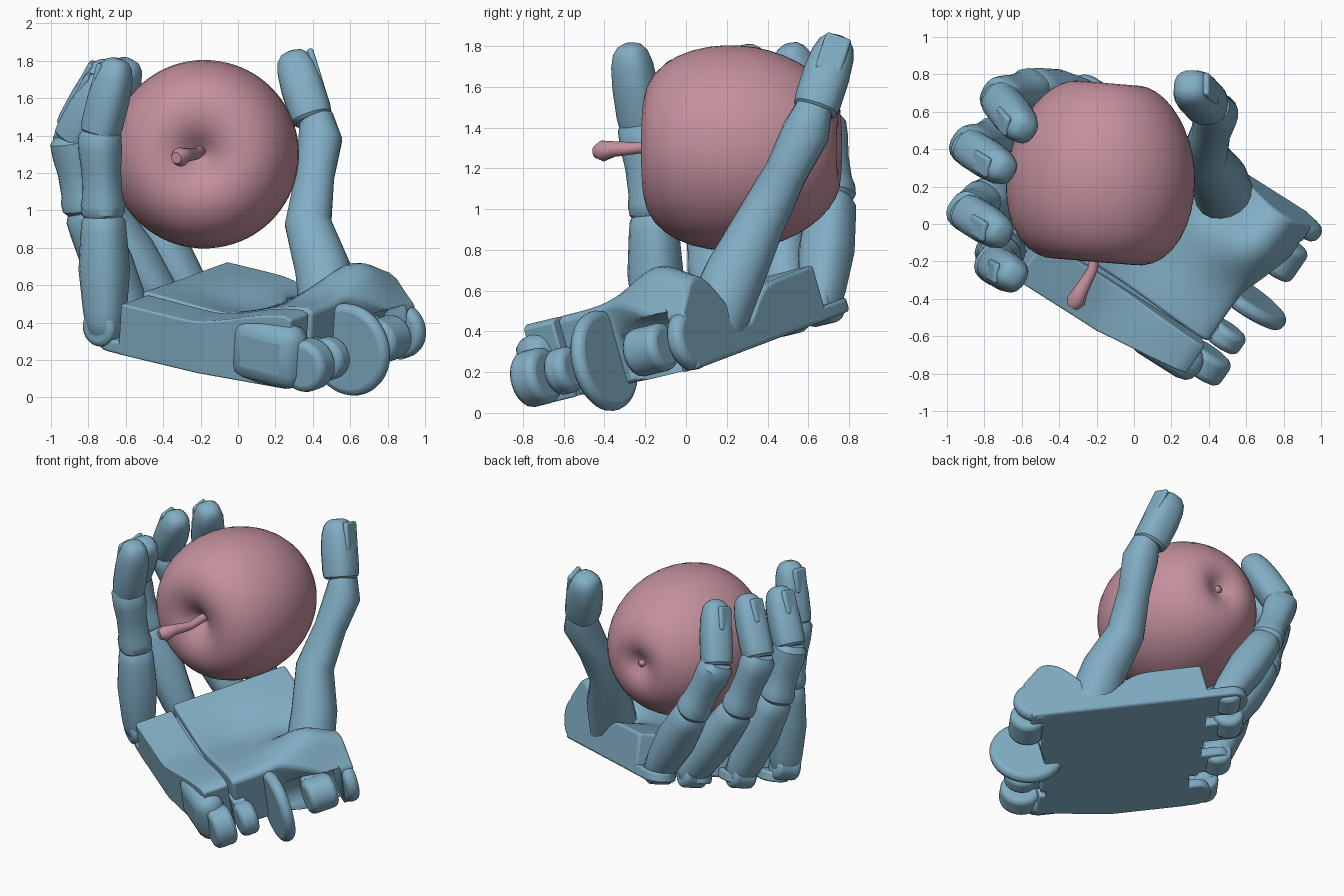
import bpy, bmesh, math
from mathutils import Vector, Matrix

if "Cube" in bpy.data.objects:
    bpy.data.objects.remove(bpy.data.objects["Cube"])

# Palm frame: a = toward wrist, v = toward thumb side, h = up out of the palm
N = Vector((.06, -.285, 1)).normalized()
A = Vector((.845, -.535, -.203)).normalized()
W = N.cross(A)
PALM = Matrix((A, W, N)).transposed().to_4x4()
PALM.translation = (0, 0, .255)

blue = bpy.data.materials.new("blue")
blue.diffuse_color = (.22, .42, .55, 1)
blue.use_nodes = True
blue.node_tree.nodes["Principled BSDF"].inputs["Base Color"].default_value = blue.diffuse_color
pink = bpy.data.materials.new("pink")
pink.diffuse_color = (.55, .28, .34, 1)
pink.use_nodes = True
pink.node_tree.nodes["Principled BSDF"].inputs["Base Color"].default_value = pink.diffuse_color


def finish(name, bm, mat=blue, bevel=0, angle=35, matrix=None, segments=3):
    bmesh.ops.recalc_face_normals(bm, faces=bm.faces[:])
    me = bpy.data.meshes.new(name)
    bm.to_mesh(me)
    bm.free()
    ob = bpy.data.objects.new(name, me)
    bpy.context.collection.objects.link(ob)
    me.materials.append(mat)
    if matrix:
        ob.matrix_world = matrix
    if bevel:
        m = ob.modifiers.new("bevel", 'BEVEL')
        m.width, m.segments, m.limit_method = bevel, segments, 'ANGLE'
    bpy.context.view_layer.objects.active = ob
    bpy.ops.object.select_all(action='DESELECT')
    ob.select_set(True)
    bpy.ops.object.shade_smooth_by_angle(angle=math.radians(angle))
    return ob


def box(name, a, v, h, bevel=.02):
    bm = bmesh.new()
    bmesh.ops.create_cube(bm, size=1)
    for p in bm.verts:
        p.co = [(r[0] + r[1]) / 2 + c * (r[1] - r[0]) for r, c in zip((a, v, h), p.co)]
    return finish(name, bm, bevel=bevel, matrix=PALM)


def disc(name, a, v, h, r, width, bevel=.02):
    """Cylinder whose axis runs across the palm."""
    bm = bmesh.new()
    bmesh.ops.create_cone(bm, cap_ends=True, segments=40, radius1=r, radius2=r, depth=width,
                          matrix=Matrix.Translation((a, v, h)) @ Matrix.Rotation(math.pi / 2, 4, 'X'))
    return finish(name, bm, bevel=bevel, matrix=PALM)


def loft(name, rings, mat=blue, angle=35, sides=20, power=2.6, side=W):
    """Skin of rounded-square rings, each (centre, axis, radius)."""
    bm = bmesh.new()
    loops = []
    for c, axis, r in rings:
        x = (side - axis * side.dot(axis)).normalized()
        y = axis.cross(x)
        loop = []
        for i in range(sides):
            t = 2 * math.pi * i / sides
            k = (abs(math.cos(t)) ** power + abs(math.sin(t)) ** power) ** (-1 / power) * r
            loop.append(bm.verts.new(c + x * k * math.cos(t) + y * k * math.sin(t)))
        loops.append(loop)
    for p, q in zip(loops, loops[1:]):
        for i in range(sides):
            bm.faces.new((p[i], p[i - 1], q[i - 1], q[i]))
    bm.faces.new(loops[0])
    bm.faces.new(loops[-1])
    return finish(name, bm, mat, angle=angle)


def segment(name, p, q, profile, side=W):
    p, q = Vector(p), Vector(q)
    axis = (q - p).normalized()
    return loft(name, [(p.lerp(q, t), axis, r) for t, r in profile], side=side)


def height(a, v):
    g = lambda x, c, s: ((x - c) / s) ** 2
    t = min(max(a / .6, 0), 1)
    return (.28 + .12 * t * t * (3 - 2 * t)
            + .14 * math.exp(-g(a, .47, .2) - g(v, .34, .22))
            - .21 * math.exp(-g(a, .25, .17) - g(v, .54, .2))
            - .05 * math.exp(-g(a, 0, .3) - g(v, .05, .25))
            - .8 * max(a - .6, 0))


def palm_block(name, a0, a1, v0, v1, taper=0, nu=28, nv=18):
    """Solid with a sculpted top; a1 is a function of v, taper narrows the v0 side toward the wrist."""
    bm = bmesh.new()
    top, low = [], []
    for j in range(nv + 1):
        v = v0 + (v1 - v0) * j / nv
        row = [a0 + (a1(v) - a0) * i / nu for i in range(nu + 1)]
        row = [(a, v + taper * max(a - .1, 0) * (1 - j / nv)) for a in row]
        top.append([bm.verts.new((a, w, height(a, w))) for a, w in row])
        low.append([bm.verts.new((a, w, 0)) for a, w in row])
    for g in (top, low):
        for j in range(nv):
            for i in range(nu):
                bm.faces.new((g[j][i], g[j][i + 1], g[j + 1][i + 1], g[j + 1][i]))
    border = [(0, i) for i in range(nu)] + [(j, nu) for j in range(nv)] + \
             [(nv, i) for i in range(nu, 0, -1)] + [(j, 0) for j in range(nv, 0, -1)]
    for (j, i), (k, l) in zip(border, border[1:] + border[:1]):
        bm.faces.new((top[j][i], top[k][l], low[k][l], low[j][i]))
    return finish(name, bm, bevel=.018, matrix=PALM)


# Palm: main body with thumb mound, little-finger side bar, groove floor
main = palm_block("palm_body", -.47, lambda v: .62 + .13 * min(max((v - .08) / .3, 0), 1), -.25, .565)
palm_block("palm_side_bar", -.41, lambda v: .62, -.545, -.28, .17)
box("groove_floor", (-.4, .58), (-.3, -.23), (0, .22), 0)

# Wrist fork cut-out under the thumb mound
cutter = disc("fork_cutter", .76, .28, .14, .17, .38, 0)
cutter.hide_render = True
cutter.hide_viewport = True
cut = main.modifiers.new("fork", 'BOOLEAN')
cut.object, cut.operation, cut.solver = cutter, 'DIFFERENCE', 'EXACT'

# Wrist hinge: rounded lugs on short arms, with one large disc
box("wrist_corner", (.27, .7), (-.53, -.33), (0, .35), .09)
for i, (a, v, r, w) in enumerate([(.71, -.4, .14, .15), (.72, -.22, .115, .12), (.705, .01, .25, .08),
                                  (.73, .31, .12, .2), (.69, .52, .15, .09)]):
    disc(f"wrist_hinge_{i}", a, v, .145, r, w, .035)
    if i in (0, 1, 3):
        box(f"wrist_arm_{i}", (.52, a), (v - w / 2 + .015, v + w / 2 - .015), (.05, .24), .02)

# Knuckle prongs under each finger
for name, v, half, end in [("index", .455, .11, -.74), ("middle", .18, .09, -.74),
                           ("ring", -.13, .09, -.68), ("little", -.445, .1, -.57)]:
    bm = bmesh.new()
    pts = [(-.36, v - half), (-.36, v + half)]
    pts += [(end + half - half * math.sin(t), v + half * math.cos(t))
            for t in [math.pi * i / 14 for i in range(15)]]
    face = bm.faces.new([bm.verts.new((a, b, 0)) for a, b in pts])
    ext = bmesh.ops.extrude_face_region(bm, geom=[face])
    bmesh.ops.translate(bm, vec=(0, 0, .07), verts=[e for e in ext["geom"] if isinstance(e, bmesh.types.BMVert)])
    finish(name + "_prong", bm, bevel=.015, matrix=PALM)


def nail(name, p, q, out, r, size):
    p, q = Vector(p), Vector(q)
    axis = (q - p).normalized()
    out = (out - axis * out.dot(axis)).normalized()
    bm = bmesh.new()
    bmesh.ops.create_cube(bm, size=1)
    m = Matrix((axis.cross(out), axis, out)).transposed().to_4x4()
    m.translation = p.lerp(q, .7) + out * r * .86
    for vert in bm.verts:
        vert.co = (vert.co.x * size, vert.co.y * size * 1.5, vert.co.z * .035)
    finish(name, bm, bevel=.016, matrix=m)


TIP = [(0, .8), (.04, .95), (.15, 1), (.5, 1), (.75, .92), (.9, .76), (.97, .55), (1, .3)]

# Fingers: base, two joints, tip
fingers = {
    "index": [(-.25, .66, .55), (-.55, .72, 1.05), (-.72, .67, 1.42), (-.58, .49, 1.80)],
    "middle": [(-.40, .49, .50), (-.74, .46, 1.02), (-.88, .41, 1.42), (-.68, .28, 1.79)],
    "ring": [(-.57, .17, .42), (-.82, .12, 1.0), (-.89, .06, 1.37), (-.70, -.06, 1.72)],
    "little": [(-.71, -.14, .40), (-.72, -.16, .97), (-.74, -.22, 1.40), (-.64, -.28, 1.81)]}
for name, (b, j1, j2, tip) in fingers.items():
    segment(name + "_lower", b, j1, [(-.16, .05), (-.1, .085), (0, .1), (.12, .11), (.5, .128), (.85, .115),
                                     (.96, .108), (1.02, .085)])
    segment(name + "_middle", j1, j2, [(-.04, .085), (.03, .108), (.15, .11), (.25, .1), (.55, .098),
                                       (.8, .108), (1, .108), (1.1, .08)])
    segment(name + "_tip", j2, tip, [(t, r * .105) for t, r in TIP])
    nail(name + "_nail", j2, tip, Vector((-1, .1, .3)), .1, .11)
    base = PALM.inverted() @ Vector(b)
    disc(name + "_knuckle", base.x, base.y, base.z - .02, .1, .17, .03)

# Thumb
side = Vector((0, 1, 0))
p = [Vector(c) for c in [(.49, .13, .42), (.455, .24, .68), (.375, .36, .93), (.41, .49, 1.18), (.44, .59, 1.38),
                         (.42, .63, 1.5)]]
radii = [.16, .15, .125, .105, .118, .09]
loft("thumb_lower", [(c, (p[min(i + 1, 5)] - p[max(i - 1, 0)]).normalized(), r)
                     for i, (c, r) in enumerate(zip(p, radii))], sides=18, power=2.2, side=side)
t0, t1 = (.40, .63, 1.48), (.285, .75, 1.845)
segment("thumb_tip", t0, t1, [(t, r * .115) for t, r in TIP], side)
nail("thumb_nail", t0, t1, Vector((1, .1, .3)), .11, .13)

# Apple: turned profile with stem hollow and base hollow
axis = Vector((.08, .96, 0)).normalized()
centre = Vector((-.175, .27, 1.3))
prof = [(.006, -.36), (.04, -.38), (.10, -.435), (.17, -.47), (.26, -.48), (.37, -.435), (.46, -.32), (.505, -.16),
        (.51, 0), (.485, .14), (.43, .28), (.345, .40), (.25, .47), (.17, .49), (.10, .475), (.05, .44), (.006, .43)]
apple = loft("apple", [(centre + axis * t, axis, r) for r, t in prof], pink, 80, 40, 2, Vector((0, 0, 1)))
sub = apple.modifiers.new("smooth", 'SUBSURF')
sub.levels = sub.render_levels = 1

# Stem and base bud
s = [Vector(c) for c in [(-.2, -.08, 1.32), (-.22, -.24, 1.3), (-.28, -.35, 1.295), (-.31, -.41, 1.285), (-.33, -.445, 1.28)]]
loft("stem", [(c, (s[min(i + 1, 4)] - s[max(i - 1, 0)]).normalized(), r)
              for i, (c, r) in enumerate(zip(s, (.03, .028, .038, .052, .03)))], pink, 60, 14, 2, Vector((0, 0, 1)))
bud = centre + axis * .42
loft("base_bud", [(bud + axis * t, axis, r) for t, r in ((0, .025), (.03, .025), (.05, .01))], pink, 50, 10, 2, Vector((0, 0, 1)))
